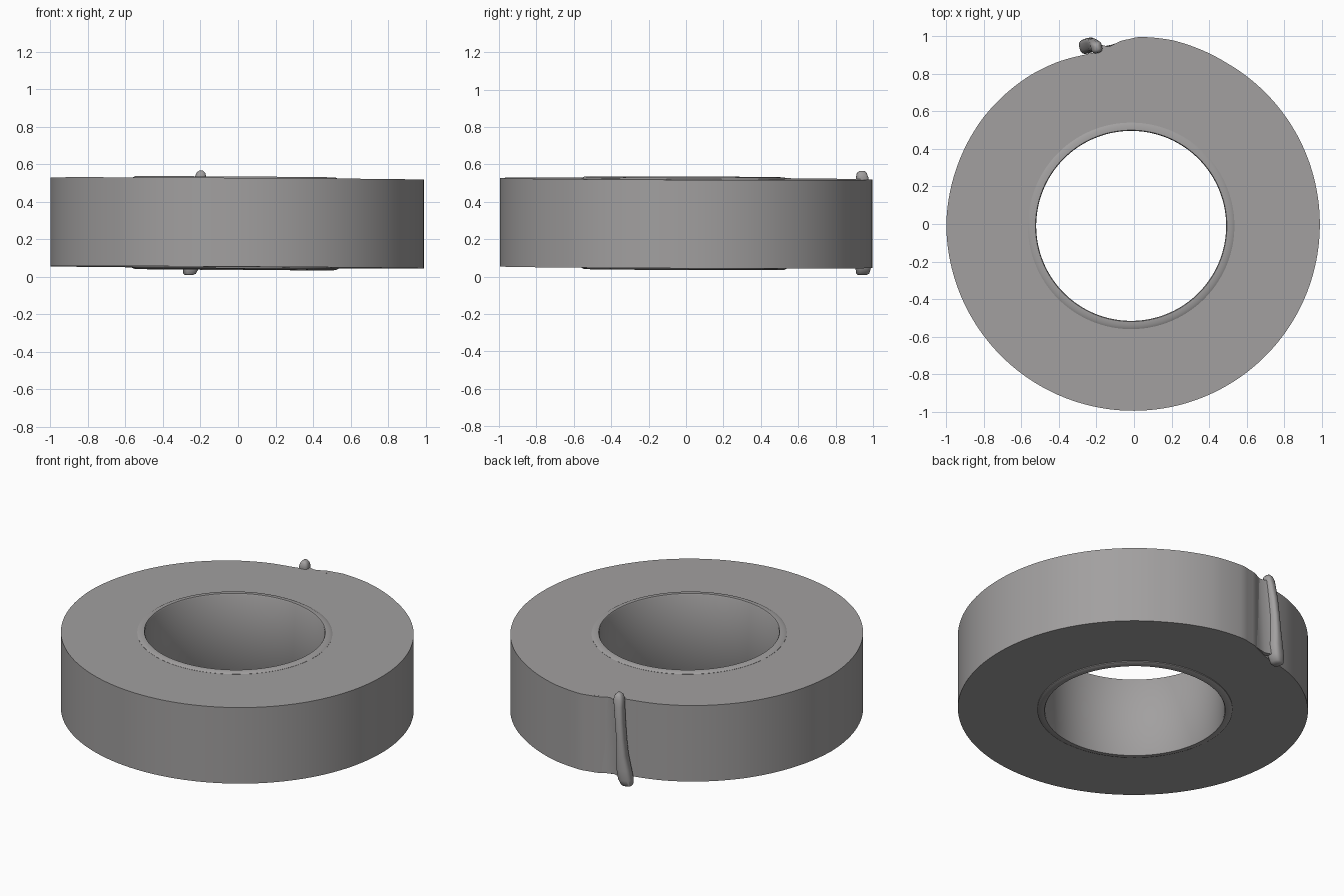
import bpy, bmesh, math
from mathutils import Vector

cube = bpy.data.objects.get("Cube")
if cube:
    bpy.data.objects.remove(cube, do_unlink=True)

grey = bpy.data.materials.new("warm_grey")
grey.use_nodes = True
colour = (0.36, 0.35, 0.35, 1)
grey.diffuse_color = colour
grey.node_tree.nodes["Principled BSDF"].inputs["Base Color"].default_value = colour


def loft(name, rings, closed_loop, angle):
    """Skin equal-length rings; join last to first, or cap both ends."""
    bm = bmesh.new()
    loops = [[bm.verts.new(p) for p in ring] for ring in rings]
    pairs = list(zip(loops, loops[1:]))
    if closed_loop:
        pairs.append((loops[-1], loops[0]))
    n = len(loops[0])
    for a, b in pairs:
        for i in range(n):
            j = (i + 1) % n
            bm.faces.new((a[i], a[j], b[j], b[i]))
    if not closed_loop:
        bm.faces.new(loops[0])
        bm.faces.new(loops[-1])
    bmesh.ops.recalc_face_normals(bm, faces=bm.faces)
    mesh = bpy.data.meshes.new(name)
    bm.to_mesh(mesh)
    bm.free()
    mesh.materials.append(grey)
    obj = bpy.data.objects.new(name, mesh)
    bpy.context.collection.objects.link(obj)
    bpy.ops.object.select_all(action='DESELECT')
    obj.select_set(True)
    bpy.context.view_layer.objects.active = obj
    bpy.ops.object.shade_smooth_by_angle(angle=math.radians(angle))
    return obj


# Outer radius by angle in degrees: the last wrap dips in at its loose end
WRAP = [(0, .99), (60, .99), (78, 1.0), (88, .997), (93, .982), (98, .956),
        (102, .938), (107, .94), (115, .954), (125, .966), (145, .983),
        (180, 1.0), (270, .995), (360, .99)]


def outer_radius(deg):
    for (a, ra), (b, rb) in zip(WRAP, WRAP[1:]):
        if a <= deg <= b:
            t = (deg - a) / (b - a)
            return ra + (rb - ra) * t * t * (3 - 2 * t) if 78 < a < 107 else ra + (rb - ra) * t


def tilted(x, y, z):
    return (x, y, z - 0.006 * x - 0.004 * y)


SEG = 240


def ring(radius, z):
    pts = []
    for i in range(SEG):
        a = 2 * math.pi * i / SEG
        if radius is None:
            r, cx, cy = outer_radius(360 * i / SEG), 0, 0
        else:
            r, cx, cy = radius, -0.015, -0.01
        pts.append(tilted(cx + r * math.cos(a), cy + r * math.sin(a), z))
    return pts


# Wound roll
loft("tape_roll", [ring(None, 0.05), ring(None, 0.523),
                   ring(0.53, 0.523), ring(0.53, 0.05)], True, 35)

# Core tube, standing slightly proud of the roll on both faces
loft("core_tube", [ring(0.55, 0.045), ring(0.55, 0.524), ring(0.535, 0.532),
                   ring(0.51, 0.532), ring(0.506, 0.525), ring(0.506, 0.044),
                   ring(0.51, 0.038), ring(0.535, 0.038)], True, 35)

# Folded loose end: x, y, z, half width, half depth, from bottom to top
SECTIONS = [(-.262, .942, .008, .018, .022), (-.258, .945, .016, .032, .034),
            (-.250, .948, .050, .042, .040), (-.240, .952, .110, .040, .040),
            (-.232, .955, .200, .030, .038), (-.225, .955, .300, .026, .036),
            (-.215, .952, .400, .026, .036), (-.205, .946, .490, .028, .034),
            (-.200, .942, .530, .030, .032), (-.198, .940, .553, .022, .026),
            (-.198, .940, .565, .010, .014)]


def flap_ring(x, y, z, w, d):
    radial = Vector((x, y)).normalized()
    tangent = Vector((-radial.y, radial.x))
    pts = []
    for i in range(20):
        a = 2 * math.pi * i / 20
        c, s = math.cos(a), math.sin(a)
        # Rounded rectangle section
        u = math.copysign(abs(c) ** 0.7, c) * w
        v = math.copysign(abs(s) ** 0.7, s) * d
        p = Vector((x, y)) + tangent * u + radial * v
        pts.append((p.x, p.y, z))
    return pts


loft("loose_tape_end", [flap_ring(*s) for s in SECTIONS], False, 50)

# Thin web where the loose end pulls away from the roll
web = [(-.06, .955, .03), (-.13, .925, .03), (-.17, .915, .03), (-.22, .935, .03),
       (-.22, .960, .03), (-.17, .945, .03), (-.12, .955, .03), (-.06, .975, .03)]
loft("tape_crease", [[(x + k * 0.03, y, z) for x, y, _ in web]
                     for k, z in ((0, .052), (.4, .25), (1, .52))], False, 40)
